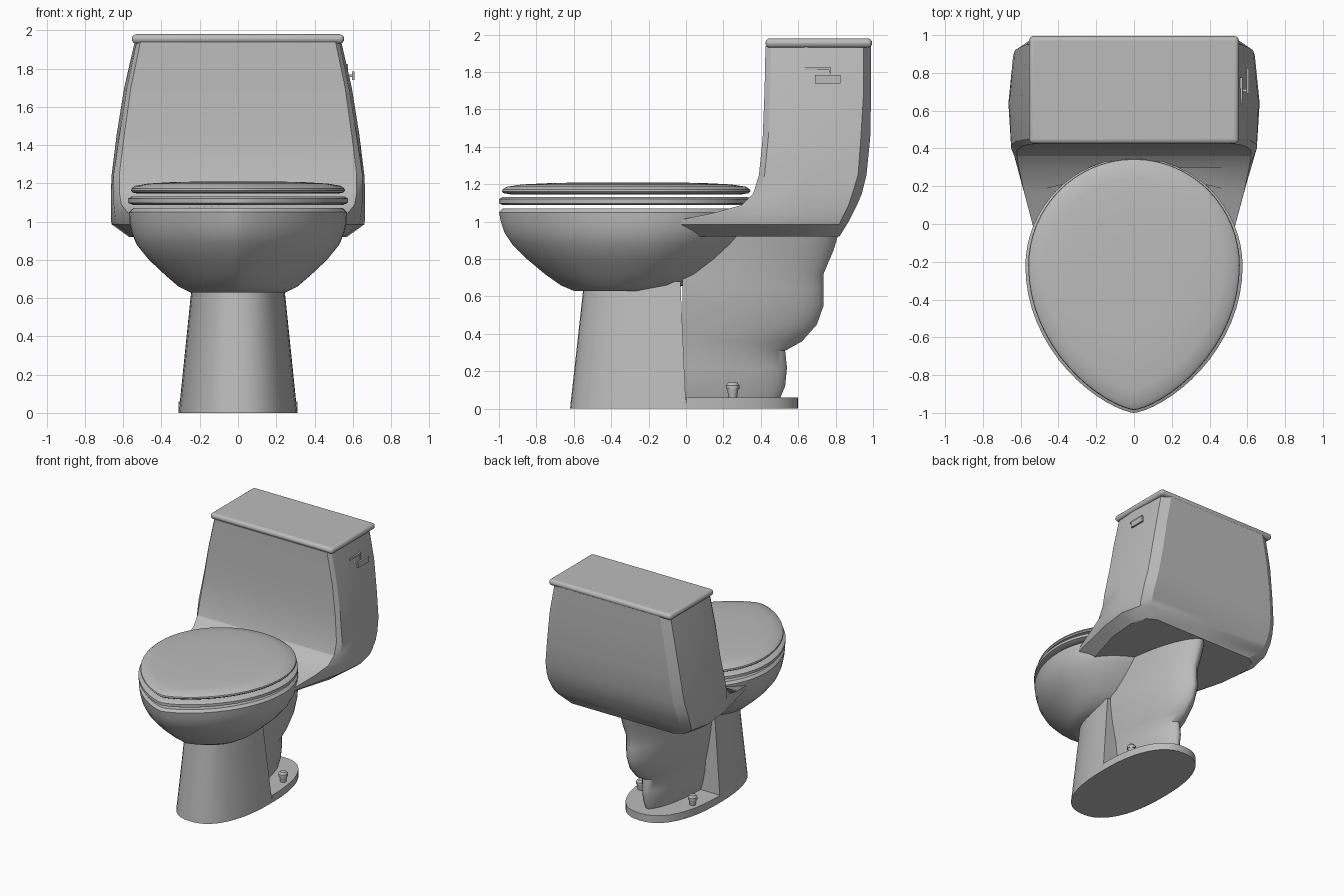
import bpy, bmesh, math

if "Cube" in bpy.data.objects:
    bpy.data.objects.remove(bpy.data.objects["Cube"])

grey = bpy.data.materials.new("grey_ceramic")
grey.diffuse_color = (0.5, 0.5, 0.5, 1)
grey.use_nodes = True
grey.node_tree.nodes["Principled BSDF"].inputs["Base Color"].default_value = grey.diffuse_color


def finish(ob, angle=35):
    ob.data.materials.clear()
    ob.data.materials.append(grey)
    bpy.ops.object.select_all(action='DESELECT')
    ob.select_set(True)
    bpy.context.view_layer.objects.active = ob
    bpy.ops.object.shade_smooth_by_angle(angle=math.radians(angle))
    return ob


def loft(name, rings, closed=False, angle=35):
    """Skin a list of equal-length point rings, capped or joined end to start."""
    bm = bmesh.new()
    vs = [[bm.verts.new(p) for p in r] for r in rings]
    n = len(vs[0])
    pairs = list(zip(vs, vs[1:])) + ([(vs[-1], vs[0])] if closed else [])
    for a, b in pairs:
        for i in range(n):
            j = (i + 1) % n
            bm.faces.new((a[i], a[j], b[j], b[i]))
    if not closed:
        bm.faces.new(vs[0])
        bm.faces.new(vs[-1])
    bmesh.ops.recalc_face_normals(bm, faces=bm.faces)
    me = bpy.data.meshes.new(name)
    bm.to_mesh(me)
    bm.free()
    ob = bpy.data.objects.new(name, me)
    bpy.context.collection.objects.link(ob)
    return finish(ob, angle)


def egg(z, w, yf, yb, n=64):
    """Egg outline: round at the back, more pointed at the front."""
    yc = yb - 0.425 * (yb - yf)
    pts = []
    for i in range(n):
        a = 2 * math.pi * i / n
        c, s = math.cos(a), math.sin(a)
        x = math.copysign(abs(c) ** (1.4 if s < 0 else 1.0), c) * w
        pts.append((x, yc + s * (yb - yc if s > 0 else yc - yf), z))
    return pts


def half_oval(z, w, y0, y1, power, n=24):
    """Half oval from the flat side at y0 out to the tip at y1."""
    pts = []
    for i in range(n + 1):
        a = math.pi * i / n
        c, s = math.cos(a), max(math.sin(a), 0)
        pts.append((math.copysign(abs(c) ** power, c) * w,
                    y0 + (y1 - y0) * s ** min(power, 1), z))
    return pts


def box(name, x, y, z, bevel=0.0):
    bpy.ops.mesh.primitive_cube_add(size=1, location=[sum(v) / 2 for v in (x, y, z)])
    ob = bpy.context.object
    ob.name = name
    ob.scale = [v[1] - v[0] for v in (x, y, z)]
    bpy.ops.object.transform_apply(location=False, rotation=False, scale=True)
    if bevel:
        m = ob.modifiers.new("rounding", 'BEVEL')
        m.width, m.segments = bevel, 4
    return finish(ob)


# Pedestal and rear foot plate
loft("pedestal", [half_oval(0, .31, 0, -.62, .85), half_oval(.68, .24, -.03, -.545, .85)])
loft("foot_plate", [half_oval(0, .31, 0, .6, .85), half_oval(.06, .31, 0, .6, .85)])

# Bulging trapway: z, half width, rear y
trap = [(.05, .13, .50), (.12, .15, .53), (.22, .165, .54), (.31, .17, .53),
        (.36, .18, .62), (.45, .195, .70), (.55, .21, .735), (.64, .22, .735),
        (.72, .22, .735), (.85, .23, .79), (.95, .24, .82)]
loft("trapway", [half_oval(z, w, -.02, y, 1.2) for z, w, y in trap], angle=50)

# Bowl: outside up to the rim, then the inside down to the basin floor
bowl = [(.63, .25, -.60, -.15), (.66, .31, -.67, .0), (.72, .38, -.755, .11),
        (.80, .465, -.85, .20), (.88, .53, -.93, .28), (.94, .555, -.97, .33),
        (1.0, .568, -.99, .35), (1.05, .57, -1.0, .355), (1.07, .55, -.98, .34),
        (1.07, .42, -.83, .20), (.95, .38, -.78, .16), (.8, .25, -.6, 0)]
loft("bowl", [egg(*r) for r in bowl])

# Seat ring
seat = [(1.088, .55, -.98, .33), (1.098, .575, -1.0, .35), (1.12, .575, -1.0, .35),
        (1.132, .555, -.98, .33), (1.132, .39, -.79, .17), (1.088, .39, -.79, .17)]
loft("seat", [egg(*r) for r in seat], closed=True)

# Gently domed seat lid
lid = []
for z, k in [(1.146, .93), (1.152, .985), (1.162, 1), (1.172, .995), (1.187, .96),
             (1.199, .84), (1.207, .6), (1.21, .3)]:
    lid.append(egg(z, .56 * k, -.3 - .685 * k, -.3 + .645 * k))
loft("seat_lid", lid)

# Tank with forward shelf: z, front y, front w, shoulder w, shoulder y, mid w,
# rear corner y, rear corner w, rear y
tank = [(.92, .06, .45, .55, .40, .57, .78, .53, .82),
        (.985, -.03, .53, .63, .40, .66, .82, .62, .86),
        (1.01, -.03, .53, .64, .40, .665, .83, .63, .875),
        (1.05, .16, .58, .645, .40, .665, .85, .635, .895),
        (1.09, .30, .61, .65, .40, .665, .87, .64, .915),
        (1.15, .36, .62, .65, .40, .665, .89, .64, .94),
        (1.25, .39, .62, .65, .42, .66, .92, .63, .965),
        (1.45, .41, .595, .62, .44, .635, .935, .605, .985),
        (1.70, .42, .56, .58, .45, .595, .95, .57, .99),
        (1.94, .425, .51, .53, .455, .54, .95, .525, .99)]
rings = []
for z, yf, wf, ws, ys, wm, yc, wb, yb in tank:
    half = [(wf, yf), (ws, ys), (wm, .64), (wb, yc), (wb - .07, yb)]
    rings.append([(0, max(yf, .3), z)] + [(x, y, z) for x, y in half] + [(0, yb, z)]
                 + [(-x, y, z) for x, y in reversed(half)])
loft("tank", rings, angle=28)
box("tank_lid", (-.555, .555), (.425, .995), (1.93, 1.98), .024)

# Flush lever on the right of the tank
box("lever_bar", (.555, .575), (.635, .775), (1.81, 1.825))
box("lever_drop", (.56, .575), (.765, .775), (1.77, 1.82))
box("lever_stem", (.55, .605), (.70, .715), (1.755, 1.77))
box("lever_handle", (.595, .61), (.69, .825), (1.74, 1.785))

# Floor bolts with caps
for side, sx in (("right", 1), ("left", -1)):
    rings = []
    for z, r in [(.055, .022), (.105, .03), (.105, .036), (.125, .036), (.14, .024)]:
        rings.append([(sx * .235 + r * math.cos(i * math.pi / 6),
                       .25 + r * math.sin(i * math.pi / 6), z) for i in range(12)])
    loft("floor_bolt_" + side, rings)
